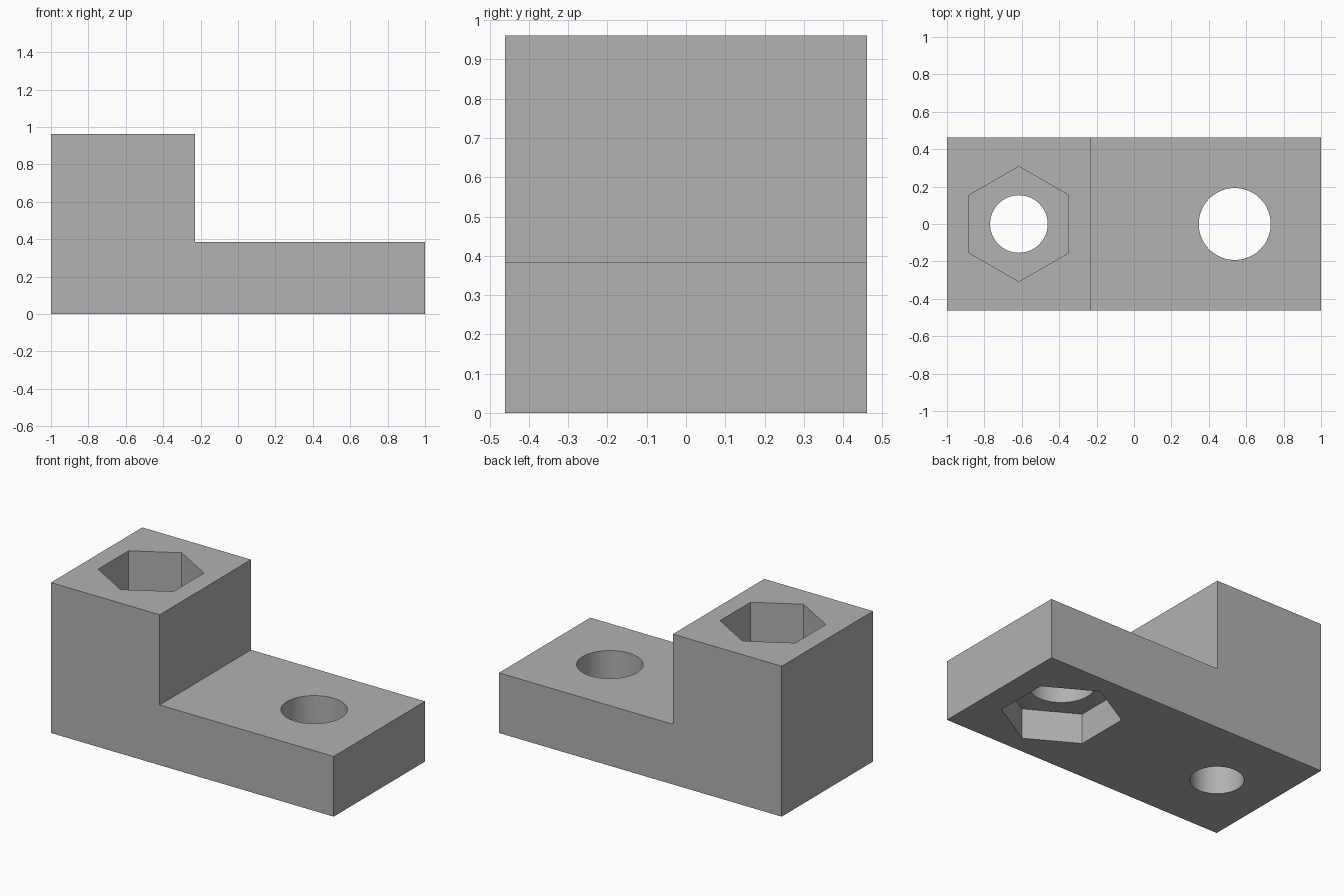
import bpy, bmesh, math

if "Cube" in bpy.data.objects:
    bpy.data.objects.remove(bpy.data.objects["Cube"])

U = 2 / 52            # one design unit in scene units
grey = bpy.data.materials.new("plain grey")
grey.diffuse_color = (0.445, 0.445, 0.445, 1)
grey.use_nodes = True
grey.node_tree.nodes["Principled BSDF"].inputs["Base Color"].default_value = grey.diffuse_color


def extrude(name, points, offset):
    """Solid made by extruding a closed polygon along an offset."""
    mesh = bpy.data.meshes.new(name)
    bm = bmesh.new()
    face = bm.faces.new([bm.verts.new(p) for p in points])
    top = bmesh.ops.extrude_face_region(bm, geom=[face])["geom"]
    verts = [v for v in top if isinstance(v, bmesh.types.BMVert)]
    bmesh.ops.translate(bm, verts=verts, vec=offset)
    bmesh.ops.recalc_face_normals(bm, faces=bm.faces)
    bm.to_mesh(mesh)
    bm.free()
    mesh.materials.append(grey)
    obj = bpy.data.objects.new(name, mesh)
    bpy.context.collection.objects.link(obj)
    return obj


def cutter(name, x, radius, sides, z0, z1):
    """Upright prism with a corner towards the back."""
    ring = [(x + radius * math.sin(2 * math.pi * i / sides),
             radius * math.cos(2 * math.pi * i / sides), z0) for i in range(sides)]
    return extrude(name, ring, (0, 0, z1 - z0))


# Stepped block: tall end on the left, low foot on the right
profile = [(-26, 0), (26, 0), (26, 10), (-6, 10), (-6, 25), (-26, 25)]
block = extrude("stepped_block", [(x * U, -12 * U, z * U) for x, z in profile], (0, 24 * U, 0))

# Bolt holes and their hexagonal pockets
cutters = [
    cutter("bolt_hole_cutter", -16 * U, 4 * U, 64, -0.1, 1.1),
    cutter("bolt_head_pocket_cutter", -16 * U, 8 * U, 6, 10 * U, 1.1),
    cutter("foot_hole_cutter", 14 * U, 5 * U, 64, -0.1, 0.6),
    cutter("nut_pocket_cutter", 14 * U, 9 * U, 6, -0.1, 5 * U),
]
bpy.context.view_layer.objects.active = block
block.select_set(True)
for c in cutters:
    cut = block.modifiers.new(c.name, 'BOOLEAN')
    cut.operation = 'DIFFERENCE'
    cut.solver = 'EXACT'
    cut.object = c
    bpy.ops.object.modifier_apply(modifier=cut.name)
for c in cutters:
    bpy.data.objects.remove(c, do_unlink=True)

# Round hole walls smooth, every other edge sharp
bpy.ops.object.shade_smooth_by_angle(angle=math.radians(30))
